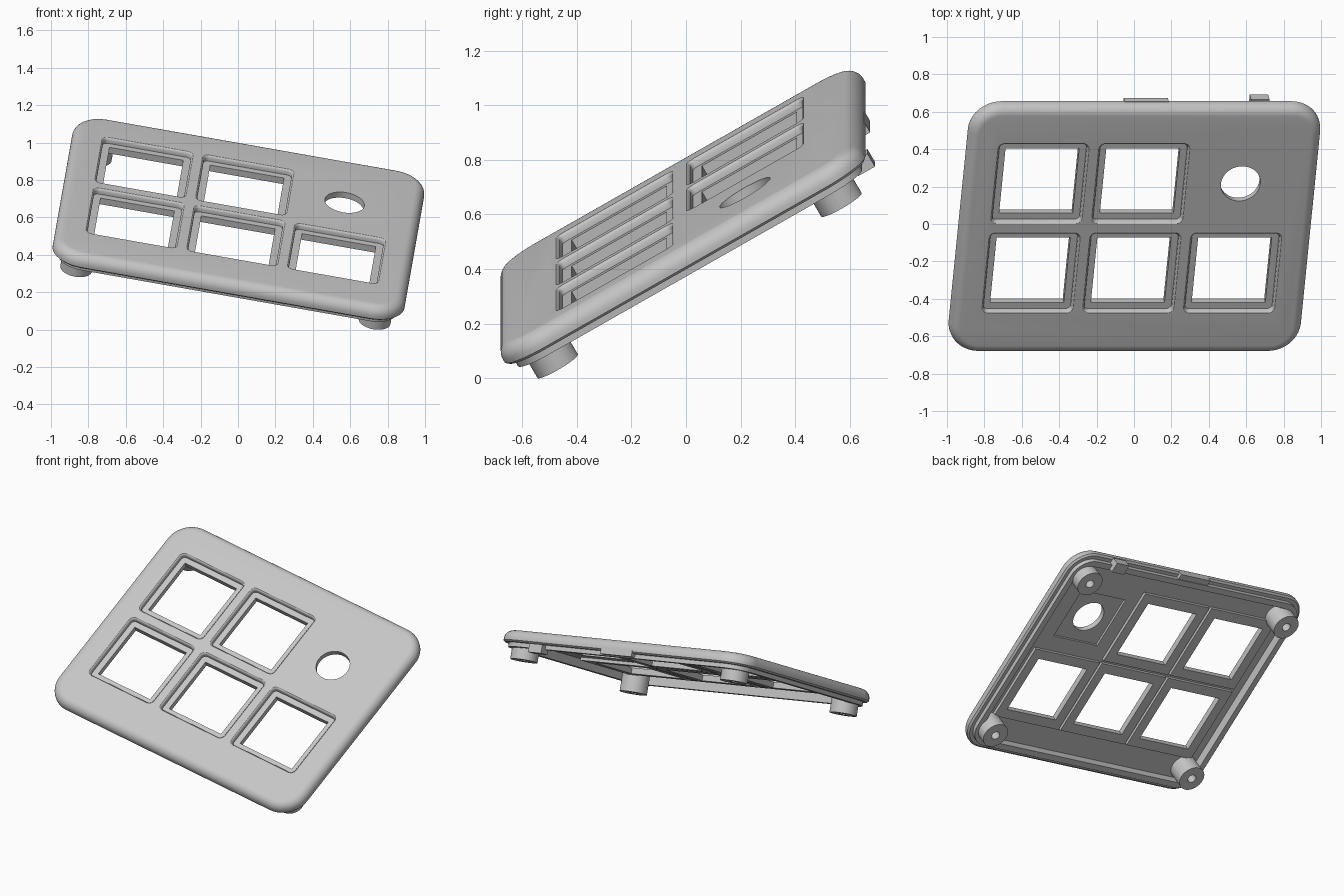
import bpy, bmesh, math
from mathutils import Matrix, Vector

cube = bpy.data.objects.get("Cube")
if cube:
    bpy.data.objects.remove(cube, do_unlink=True)

grey = bpy.data.materials.new("light_grey_plastic")
grey.use_nodes = True
colour = (0.56, 0.56, 0.56, 1)
grey.diffuse_color = colour
grey.node_tree.nodes["Principled BSDF"].inputs["Base Color"].default_value = colour

# The panel is designed flat (top at z = 0) and then tilted
TILT = (Matrix.Translation((0.011, -0.038, 0.63))
        @ Matrix.Rotation(math.radians(10), 4, 'Y')
        @ Matrix.Rotation(math.radians(30), 4, 'X'))
W, D, R, FILLET = 0.955, 0.763, 0.17, 0.055
STEPS = 10


def outline(hw, hd, r, z):
    """Rounded rectangle; r = 0 gives square corners."""
    pts = []
    n = STEPS if r > 0 else 0
    for k, (sx, sy) in enumerate([(1, 1), (-1, 1), (-1, -1), (1, -1)]):
        for i in range(n + 1):
            t = math.pi / 2 * (k + (i / n if n else 0))
            pts.append(Vector((sx * (hw - r) + r * math.cos(t),
                               sy * (hd - r) + r * math.sin(t), z)))
    return pts


def loft(name, rings, at=(0, 0), closed=False):
    """Join outlines into a solid; closed joins the last ring to the first."""
    bm = bmesh.new()
    off = Vector((at[0], at[1], 0))
    loops = [[bm.verts.new(p + off) for p in outline(*ring)] for ring in rings]
    pairs = list(zip(loops, loops[1:]))
    if closed:
        pairs.append((loops[-1], loops[0]))
    else:
        bm.faces.new(loops[0])
        bm.faces.new(loops[-1])
    for a, b in pairs:
        for i in range(len(a)):
            j = (i + 1) % len(a)
            bm.faces.new((a[i], a[j], b[j], b[i]))
    bmesh.ops.recalc_face_normals(bm, faces=bm.faces)
    mesh = bpy.data.meshes.new(name)
    bm.to_mesh(mesh)
    bm.free()
    mesh.materials.append(grey)
    ob = bpy.data.objects.new(name, mesh)
    bpy.context.collection.objects.link(ob)
    ob.matrix_world = TILT
    return ob


def combine(target, tool, operation):
    mod = target.modifiers.new("combine", 'BOOLEAN')
    mod.operation, mod.object, mod.solver = operation, tool, 'EXACT'
    bpy.context.view_layer.objects.active = target
    bpy.ops.object.modifier_apply(modifier=mod.name)
    bpy.data.objects.remove(tool, do_unlink=True)


def inset(d, z):
    return (W - d, D - d, R - d, z)


# Panel shell: underside, inner wall, stepped rim, outer side, rounded top edge
rings = [inset(0.075, -0.05), inset(0.075, -0.105), inset(0.035, -0.105),
         inset(0.035, -0.078), inset(0.012, -0.078), inset(0, -0.068)]
for i in range(9):
    t = math.pi / 2 * i / 8
    rings.append(inset(FILLET * (1 - math.cos(t)), FILLET * (math.sin(t) - 1)))
panel = loft("panel", rings)

# Key openings: raised frame below, softened recess above, square hole through
PITCH, LOW, HIGH = 0.547, -0.258, 0.293
keys = [(-PITCH, LOW), (0, LOW), (PITCH, LOW), (-PITCH, HIGH), (0, HIGH)]
for at in keys:
    combine(panel, loft("frame", [(0.265, 0.265, 0, -0.04), (0.265, 0.265, 0, -0.07)], at), 'UNION')
for at in keys:
    recess = [(0.262, 0.262, 0.05, 0.01), (0.248, 0.248, 0.036, 0),
              (0.242, 0.242, 0.03, -0.004), (0.238, 0.238, 0.026, -0.012),
              (0.238, 0.238, 0.026, -0.032)]
    combine(panel, loft("recess", recess, at), 'DIFFERENCE')
    combine(panel, loft("hole", [(0.2, 0.2, 0, 0.02), (0.2, 0.2, 0, -0.2)], at), 'DIFFERENCE')

# Round opening with a square pocket beneath it
DIAL = (0.542, 0.293)
combine(panel, loft("pocket", [(0.18, 0.18, 0, -0.035), (0.18, 0.18, 0, -0.2)], DIAL), 'DIFFERENCE')
combine(panel, loft("round_hole", [(0.107, 0.107, 0.107, 0.02), (0.107, 0.107, 0.107, -0.2)], DIAL), 'DIFFERENCE')

parts = [panel]

# Screw posts in the four corners
for side, sx in (("right", -1), ("left", 1)):
    for end, sy in (("front", -1), ("back", 1)):
        tube = [(r, r, r, z) for r, z in
                ((0.086, -0.045), (0.086, -0.175), (0.028, -0.175), (0.028, -0.045))]
        parts.append(loft(f"{end}_{side}_post", tube, (sx * 0.81, sy * 0.6), closed=True))

# Latch tabs on the back rim
parts.append(loft("back_latch", [(0.05, 0.035, 0, -0.08), (0.05, 0.035, 0, -0.135)], (0.62, 0.73)))
parts.append(loft("back_rim_tab", [(0.12, 0.02, 0, -0.06), (0.12, 0.02, 0, -0.1)], (0.0, 0.745)))

# Smooth the curves and keep the edges crisp
bpy.ops.object.select_all(action='DESELECT')
for ob in parts:
    ob.select_set(True)
bpy.context.view_layer.objects.active = panel
bpy.ops.object.shade_smooth_by_angle(angle=math.radians(30))
